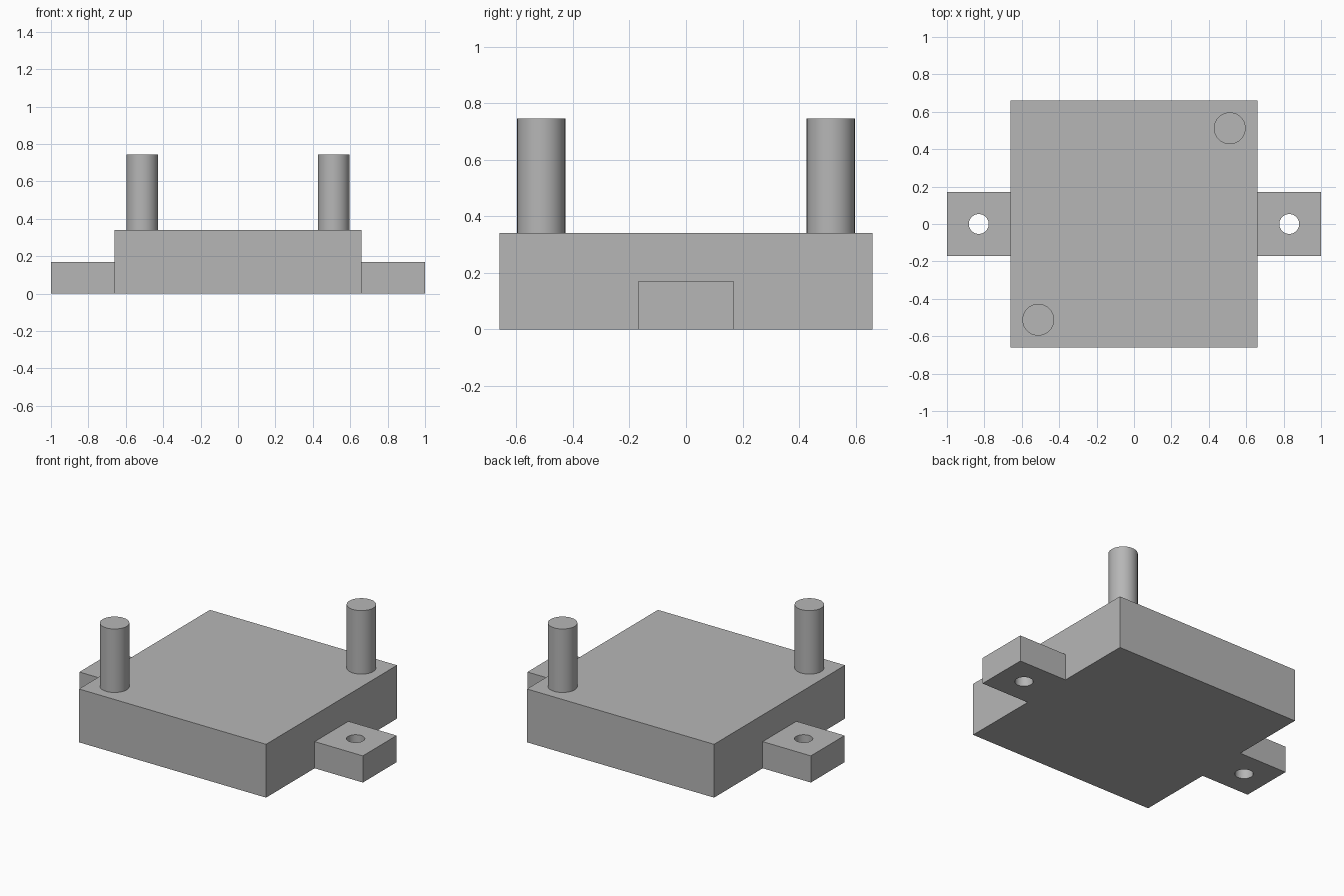
import bpy

# Remove the default cube only
default = bpy.data.objects.get("Cube")
if default:
    bpy.data.objects.remove(default, do_unlink=True)

BODY_HALF, BODY_H = 0.66, 0.34
TAB_HALF, TAB_H = 0.17, 0.17
HOLE_R = 0.053
PIN_R, PIN_POS, PIN_TOP = 0.085, 0.512, 0.745

grey = bpy.data.materials.new("plain grey")
grey.use_nodes = True
colour = (0.47, 0.47, 0.47, 1)
grey.diffuse_color = colour
grey.node_tree.nodes["Principled BSDF"].inputs["Base Color"].default_value = colour


def finish(name):
    obj = bpy.context.object
    obj.name = obj.data.name = name
    obj.data.materials.append(grey)
    return obj


def box(name, low, high):
    centre = [(a + b) / 2 for a, b in zip(low, high)]
    bpy.ops.mesh.primitive_cube_add(size=1, location=centre)
    bpy.context.object.scale = [b - a for a, b in zip(low, high)]
    bpy.ops.object.transform_apply(location=False, rotation=False, scale=True)
    return finish(name)


def cylinder(name, x, y, radius, bottom, top):
    bpy.ops.mesh.primitive_cylinder_add(
        vertices=48, radius=radius, depth=top - bottom, location=(x, y, (bottom + top) / 2))
    bpy.ops.object.shade_smooth_by_angle()
    return finish(name)


# Square body
box("body", (-BODY_HALF, -BODY_HALF, 0), (BODY_HALF, BODY_HALF, BODY_H))

for side, s in (("left", 1), ("right", -1)):
    # Mounting tab with a drilled screw hole
    xs = sorted((s * BODY_HALF, s))
    tab = box(side + "_mounting_tab", (xs[0], -TAB_HALF, 0), (xs[1], TAB_HALF, TAB_H))
    drill = cylinder(side + "_drill", s * (BODY_HALF + 1) / 2, 0, HOLE_R, -0.1, TAB_H + 0.1)
    drill.hide_render = True
    cut = tab.modifiers.new("screw_hole", "BOOLEAN")
    cut.operation = "DIFFERENCE"
    cut.solver = "EXACT"
    cut.object = drill
    bpy.ops.object.select_all(action="DESELECT")
    tab.select_set(True)
    bpy.context.view_layer.objects.active = tab
    bpy.ops.object.modifier_apply(modifier=cut.name)
    bpy.data.objects.remove(drill, do_unlink=True)
    bpy.ops.object.shade_smooth_by_angle()

    # Pin in the diagonal corner, seated in the body
    cylinder(side + "_pin", s * PIN_POS, s * PIN_POS, PIN_R, BODY_H - 0.02, PIN_TOP)
